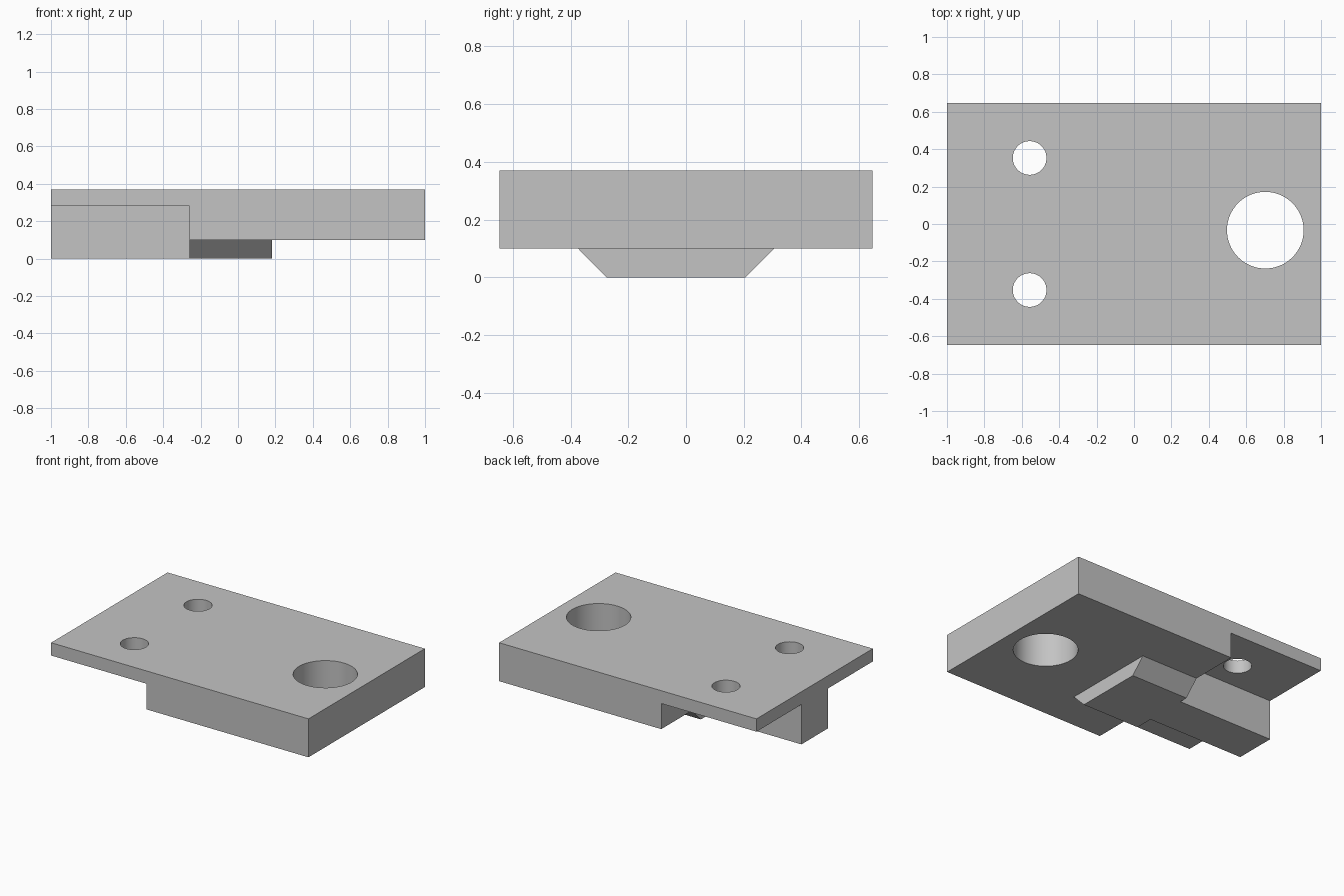
import bpy
import bmesh
from mathutils import Matrix, Vector

cube = bpy.data.objects.get("Cube")
if cube:
    bpy.data.objects.remove(cube, do_unlink=True)

grey = bpy.data.materials.new("plain grey")
grey.use_nodes = True
grey.diffuse_color = (0.55, 0.55, 0.55, 1)
grey.node_tree.nodes["Principled BSDF"].inputs["Base Color"].default_value = (0.55, 0.55, 0.55, 1)


def add_object(name, bm):
    bmesh.ops.recalc_face_normals(bm, faces=bm.faces)
    mesh = bpy.data.meshes.new(name)
    bm.to_mesh(mesh)
    bm.free()
    mesh.materials.append(grey)
    obj = bpy.data.objects.new(name, mesh)
    bpy.context.collection.objects.link(obj)
    return obj


def prism(name, points, sweep):
    """Extrude a closed outline along a vector."""
    bm = bmesh.new()
    face = bm.faces.new([bm.verts.new(p) for p in points])
    out = bmesh.ops.extrude_face_region(bm, geom=[face], use_keep_orig=True)
    moved = [v for v in out["geom"] if isinstance(v, bmesh.types.BMVert)]
    bmesh.ops.translate(bm, verts=moved, vec=Vector(sweep))
    return add_object(name, bm)


def cylinder(name, x, y, radius):
    bm = bmesh.new()
    bmesh.ops.create_cone(bm, cap_ends=True, segments=64, radius1=radius,
                          radius2=radius, depth=2, matrix=Matrix.Translation((x, y, 0)))
    return add_object(name, bm)


def combine(target, tool, operation):
    mod = target.modifiers.new(tool.name, "BOOLEAN")
    mod.operation = operation
    mod.solver = "EXACT"
    mod.object = tool
    bpy.context.view_layer.objects.active = target
    bpy.ops.object.modifier_apply(modifier=mod.name)
    bpy.data.objects.remove(tool, do_unlink=True)


HALF_Y = 0.646
TOP, LEDGE, BASE = 0.37, 0.28, 0.1
STEP_X, PAD_X = -0.26, 0.183

# Stepped plate: thin at one end, thick at the other
outline = [(-1, TOP), (1, TOP), (1, BASE), (STEP_X, BASE), (STEP_X, LEDGE), (-1, LEDGE)]
plate = prism("mounting_plate", [(x, -HALF_Y, z) for x, z in outline], (0, 2 * HALF_Y, 0))

# Bevelled pad below the thick part, its root sunk into the plate
section = [(-0.275, 0), (0.206, 0), (0.305, BASE), (0.305, 0.2), (-0.374, 0.2), (-0.374, BASE)]
pad = prism("bevelled_pad", [(STEP_X, y, z) for y, z in section], (PAD_X - STEP_X, 0, 0))
combine(plate, pad, "UNION")

# Rib below the thin part
rib_section = [(-0.147, 0), (0.147, 0), (0.147, 0.32), (-0.147, 0.32)]
rib = prism("rib", [(-1, y, z) for y, z in rib_section], (0.9, 0, 0))
combine(plate, rib, "UNION")

# Through holes
for x, y, radius in [(-0.558, 0.353, 0.09), (-0.558, -0.353, 0.09), (0.702, -0.033, 0.205)]:
    combine(plate, cylinder("hole_cutter", x, y, radius), "DIFFERENCE")

bpy.ops.object.select_all(action="DESELECT")
plate.select_set(True)
bpy.context.view_layer.objects.active = plate
bpy.ops.object.shade_smooth_by_angle(angle=0.5)
